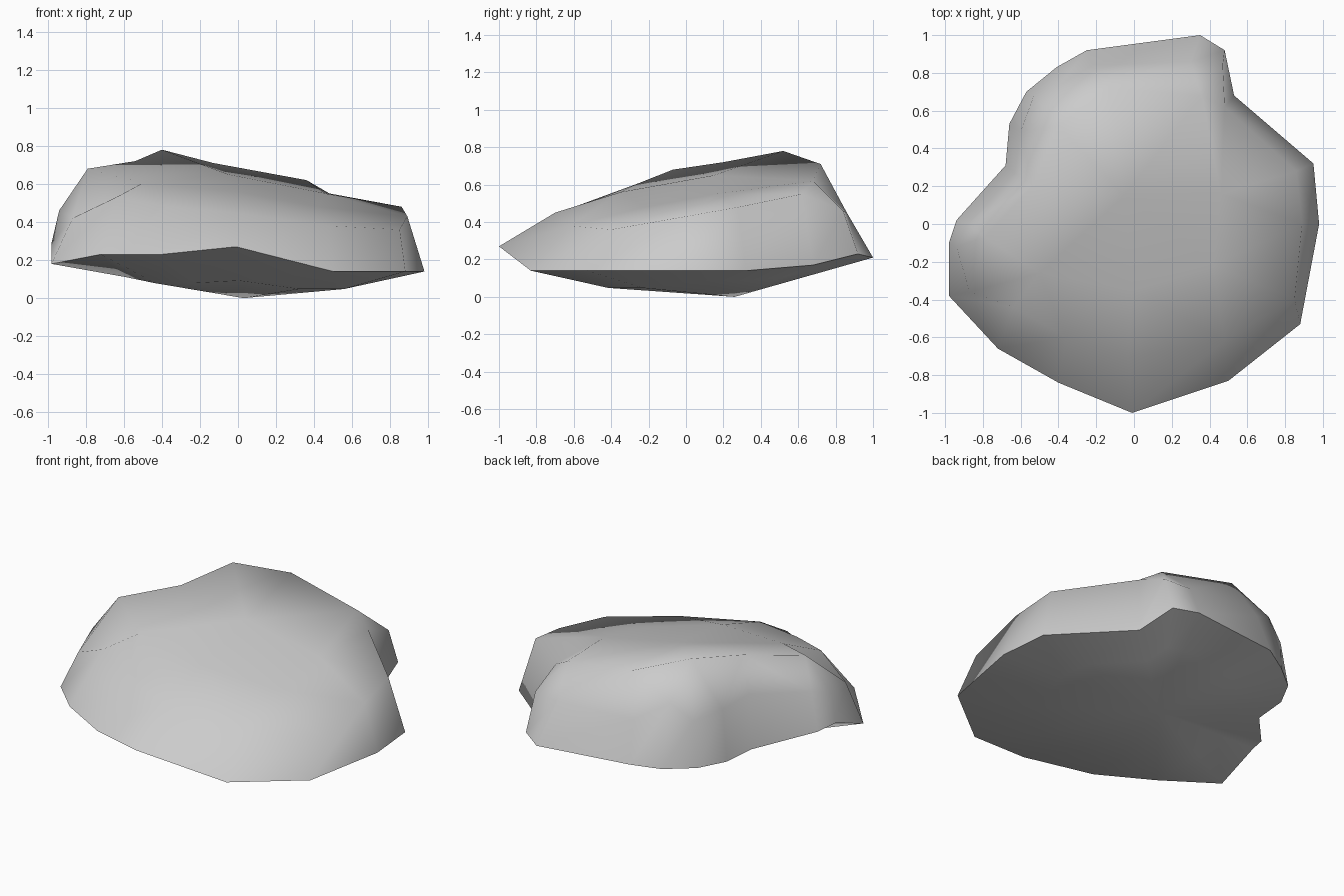
import bpy, bmesh, math
from mathutils import Vector

cube = bpy.data.objects.get("Cube")
if cube:
    bpy.data.objects.remove(cube, do_unlink=True)

# Widest outline of the boulder, counter-clockwise from the front
RIM = [(-.01, -1, .27), (.5, -.83, .14), (.88, -.53, .14), (.98, 0, .14), (.95, .32, .14),
       (.53, .68, .17), (.48, .92, .23), (.35, 1, .21), (-.25, .92, .22), (-.41, .83, .2),
       (-.57, .7, .2), (-.66, .53, .2), (-.68, .31, .2), (-.94, .02, .27), (-.98, -.1, .29),
       (-.98, -.38, .18), (-.72, -.66, .23), (-.4, -.84, .23)]
# Shoulder where the sides turn into the sloping top
SHOULDER = [(-.03, -.7, .45), (.48, -.62, .38), (.85, -.4, .36), (.89, 0, .43), (.86, .28, .48),
            (.48, .62, .55), (.47, .84, .46), (.3, .86, .45), (-.22, .84, .47), (-.4, .73, .58),
            (-.53, .68, .48), (-.6, .49, .5), (-.63, .27, .52), (-.88, 0, .5), (-.94, -.12, .46),
            (-.87, -.36, .42), (-.64, -.44, .53), (-.36, -.6, .48)]
# Top ring, one point for every second shoulder point
CROWN = [(-.01, -.35, .56), (.42, -.22, .48), (.46, .16, .55), (.36, .68, .62), (-.13, .72, .71),
         (-.4, .52, .78), (-.54, .2, .72), (-.79, -.07, .68), (-.5, -.26, .605)]
SUMMIT = Vector((-.05, .15, .65))
BASE = Vector((.03, .26, 0))


def underside(point):
    """Inner ring of the belly, pressed flatter toward the front."""
    p = Vector(point).lerp(BASE, .38)
    if point[1] < -.5:
        p.z *= .55
    return p


bm = bmesh.new()
belly, rim, shoulder, crown = [[bm.verts.new(p) for p in layer] for layer in
                               ([underside(p) for p in RIM], RIM, SHOULDER, CROWN)]

# Belly and side bands
count = len(RIM)
for low, high in ((belly, rim), (rim, shoulder)):
    for i in range(count):
        j = (i + 1) % count
        bm.faces.new((low[i], low[j], high[j], high[i]))

# Sloping top, stepping from the shoulder to half as many crown points
for k in range(len(crown)):
    a, b, c = (shoulder[(2 * k + step) % count] for step in range(3))
    here, after = crown[k], crown[(k + 1) % len(crown)]
    for face in ((a, b, here), (here, b, after), (b, c, after)):
        bm.faces.new(face)

# Close belly and crown with fans
for ring, centre in ((belly, BASE), (crown, SUMMIT)):
    hub = bm.verts.new(centre)
    for i, vert in enumerate(ring):
        bm.faces.new((vert, ring[(i + 1) % len(ring)], hub))
bmesh.ops.recalc_face_normals(bm, faces=bm.faces)

mesh = bpy.data.meshes.new("boulder")
bm.to_mesh(mesh)
bm.free()
boulder = bpy.data.objects.new("boulder", mesh)
bpy.context.collection.objects.link(boulder)

# Plain grey stone
stone = bpy.data.materials.new("grey_stone")
stone.use_nodes = True
colour = (.6, .6, .6, 1)
stone.diffuse_color = colour
stone.node_tree.nodes["Principled BSDF"].inputs["Base Color"].default_value = colour
mesh.materials.append(stone)

bpy.context.view_layer.objects.active = boulder
boulder.select_set(True)
bpy.ops.object.shade_smooth_by_angle(angle=math.radians(75))
